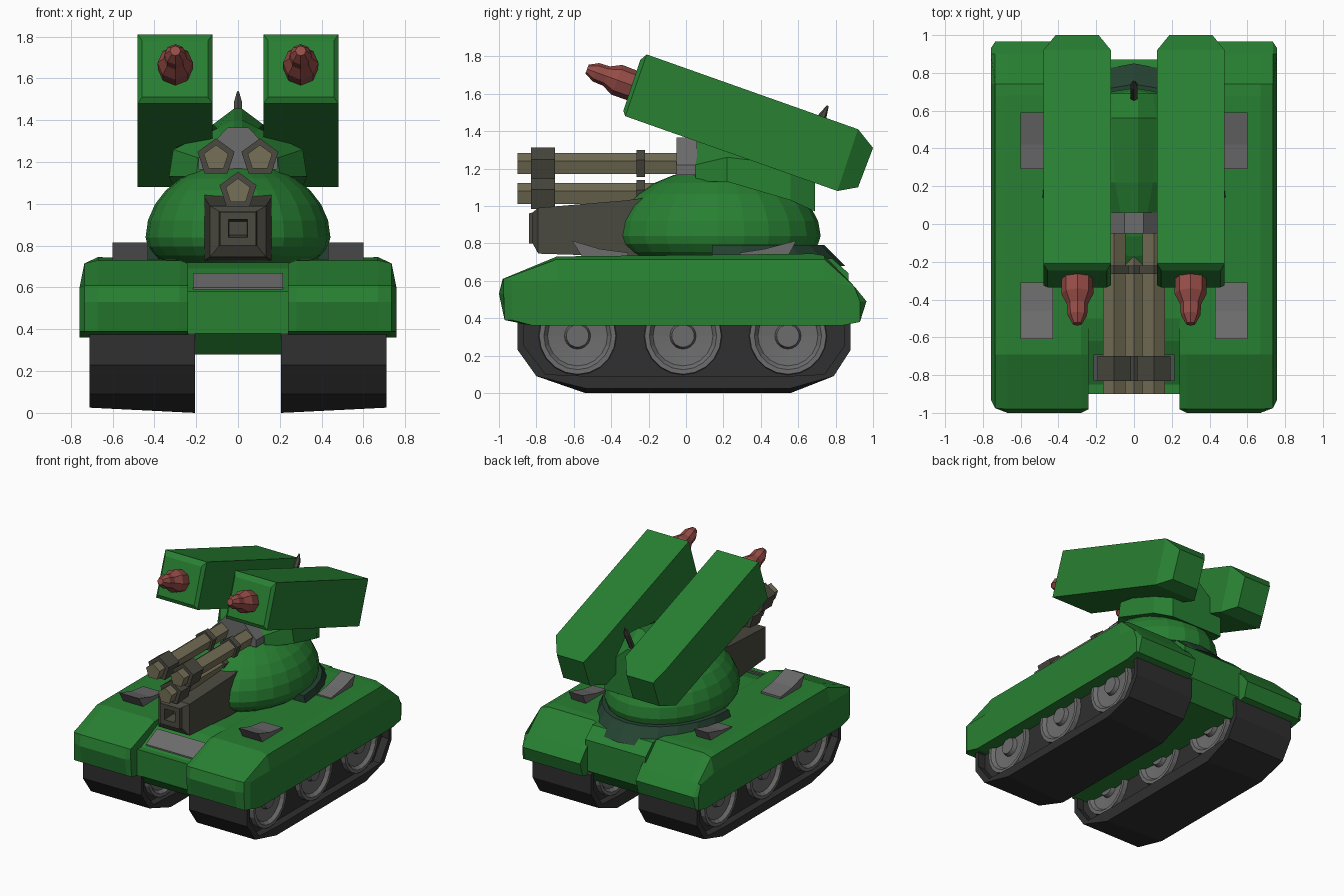
import bpy, bmesh, math
from mathutils import Vector

if "Cube" in bpy.data.objects:
    bpy.data.objects.remove(bpy.data.objects["Cube"])


def material(name, r, g, b):
    m = bpy.data.materials.new(name)
    m.diffuse_color = (r, g, b, 1)
    m.use_nodes = True
    m.node_tree.nodes["Principled BSDF"].inputs["Base Color"].default_value = m.diffuse_color
    return m


GREEN = material("green", 0.021, 0.215, 0.032)
DARK_GREEN = material("dark green", 0.018, 0.055, 0.032)
BLACK = material("track black", 0.029, 0.029, 0.029)
GREY = material("grey", 0.15, 0.15, 0.15)
TAN = material("barrel tan", 0.18, 0.16, 0.095)
BROWN = material("dark brown", 0.068, 0.066, 0.05)
RED = material("red", 0.30, 0.072, 0.062)


def finish(name, bm, mat, mirror=False):
    bmesh.ops.recalc_face_normals(bm, faces=bm.faces)
    me = bpy.data.meshes.new(name)
    bm.to_mesh(me)
    bm.free()
    me.materials.append(mat)
    ob = bpy.data.objects.new(name, me)
    bpy.context.collection.objects.link(ob)
    if mirror:
        ob.modifiers.new("mirror", 'MIRROR')
    return ob


def loft(name, sections, mat, mirror=False, closed=False):
    """Skin matching cross-sections; closed joins last to first, else cap ends."""
    bm = bmesh.new()
    rings = [[bm.verts.new(p) for p in s] for s in sections]
    n = len(rings[0])
    pairs = list(zip(rings, rings[1:]))
    if closed:
        pairs.append((rings[-1], rings[0]))
    for a, b in pairs:
        for i in range(n):
            j = (i + 1) % n
            bm.faces.new((a[i], a[j], b[j], b[i]))
    if not closed:
        bm.faces.new(rings[0])
        bm.faces.new(rings[-1])
    return finish(name, bm, mat, mirror)


def prism(name, profile, x0, x1, mat, mirror=False):
    return loft(name, [[(x, y, z) for y, z in profile] for x in (x0, x1)], mat, mirror)


def lathe(name, start, axis, profile, n, mat, mirror=False):
    """Turn (distance, radius) pairs around an axis; first vertex points up."""
    axis = Vector(axis).normalized()
    side = axis.cross(Vector((0, 0, 1))).normalized()
    up = side.cross(axis)
    start = Vector(start)
    secs = []
    for d, r in profile:
        secs.append([start + axis * d + r * (up * math.cos(a) + side * math.sin(a))
                     for a in (2 * math.pi * k / n for k in range(n))])
    return loft(name, secs, mat, mirror)


def rect(y, x0, x1, z0, z1):
    return [(x0, y, z0), (x1, y, z0), (x1, y, z1), (x0, y, z1)]


# Hull between the tracks, with a front strip
prism("hull", [(-.80, .28), (-.90, .38), (-.90, .58), (-.85, .58), (-.62, .69), (-.5, .72),
               (.78, .72), (.87, .64), (.87, .40), (.76, .28)], -.26, .26, GREEN)
prism("front_strip", [(-.83, .585), (-.83, .60), (-.69, .668), (-.69, .65)], -.215, .215, GREY)

# Fenders: profile skinned sideways with a chamfered outer edge
fender = [(-.97, .39), (-1.0, .53), (-.98, .61), (-.69, .73), (.68, .745), (.74, .735),
          (.90, .57), (.965, .49), (.93, .38), (.83, .36), (-.82, .36)]
levels = [(.24, .98, .715), (.28, 1.0, .735), (.67, 1.0, .75), (.735, .975, .715), (.758, .93, .60)]
loft("fender", [[(x, max(-c, min(c, y)), min(z, top)) for y, z in fender]
                for x, c, top in levels], GREEN, True)

# Track belts
outer = [(-.84, .42), (-.90, .38), (-.90, .23), (-.80, .09), (-.54, 0),
         (.56, 0), (.79, .09), (.88, .23), (.88, .38), (.82, .42)]
inner = [(-.82, .40), (-.865, .36), (-.865, .25), (-.75, .10), (-.52, .09),
         (.54, .09), (.74, .10), (.845, .25), (.845, .36), (.80, .40)]


def lift(x, z):
    return z + .025 if x > .7 and z < .05 else z


loft("track_belt", [[(x, y, lift(x, z)) for y, z in p] for x, p in
                    ((.205, outer), (.71, outer), (.71, inner), (.205, inner))],
     BLACK, True, True)
prism("track_core", inner, .26, .65, BLACK, True)

# Road wheels, dished on both sides
half = [(.0, .035), (0, .06), (.03, .07), (.02, .16), (-.005, .18), (-.005, .205), (.05, .21)]
wheel = half + [(.45 - d, r) for d, r in reversed(half)]
for i, y in enumerate((-.58, -.016, .545)):
    lathe("road_wheel_%d" % i, (.23, y, .305), (1, 0, 0), wheel, 20, GREY, True)

# Deck hatches
prism("front_hatch", [(-.61, .815), (-.46, .77), (-.31, .75), (-.31, .72), (-.55, .72)],
      .43, .60, GREY, True)
prism("rear_hatch", [(.59, .815), (.42, .77), (.29, .75), (.29, .72), (.54, .72)],
      .48, .60, GREY, True)

# Turret dome
bm = bmesh.new()
bmesh.ops.create_uvsphere(bm, u_segments=24, v_segments=14, radius=1)
for v in bm.verts:
    v.co = Vector((v.co.x * .442, .17 + v.co.y * .55, .84 + v.co.z * (.36 if v.co.z > 0 else .2)))
finish("turret_dome", bm, GREEN)

# Collar round the back of the dome
collar = []
for k in range(13):
    a = math.pi * (k / 12)
    collar.append([(rx * math.cos(a), .14 + ry * math.sin(a), z) for rx, ry, z in
                   ((.36, .45, .68), (.50, .71, .68), (.47, .60, .79), (.40, .50, .79))])
loft("turret_collar", collar, DARK_GREEN)

# Gun housing with a square hollow muzzle
loft("gun_housing", [rect(-.10, -.16, .16, .73, 1.06), rect(-.32, -.16, .16, .73, 1.03),
                     rect(-.79, -.135, .135, .745, .99), rect(-.82, -.09, .09, .80, .965),
                     rect(-.84, -.085, .085, .80, .96), rect(-.84, -.045, .045, .84, .925),
                     rect(-.74, -.04, .04, .85, .915)], BROWN)

# Three barrels with clamps
for name, x, z in (("upper_barrel", .105, 1.22), ("lower_barrel", 0, 1.06)):
    m = x > 0
    lathe(name, (x, 0, z), (0, -1, 0), [(-.02, .062), (.90, .062)], 5, TAN, m)
    lathe(name + "_front_clamp", (x, 0, z), (0, -1, 0), [(.70, .093), (.83, .093)], 5, BROWN, m)
    lathe(name + "_rear_clamp", (x, 0, z), (0, -1, 0), [(.22, .08), (.265, .08)], 5, BROWN, m)


def mirrored_section(y, pts):
    return [(x, y, z) for x, z in pts] + [(-x, y, z) for x, z in reversed(pts) if x > 0]


# Barrel mount and the raised structure carrying the pods
mount = [(0.05, 1.365), (.13, 1.28), (.19, 1.22), (.19, 1.165)]
loft("barrel_mount", [mirrored_section(y, mount) for y in (-.05, .06)], GREY)
loft("pod_support", [mirrored_section(y, p) for y, p in (
    (.05, [(.02, 1.35), (.07, 1.32), (.19, 1.22), (.20, 1.13)]),
    (.22, [(.02, 1.40), (.10, 1.36), (.31, 1.26), (.33, 1.13)]),
    (.56, [(.02, 1.455), (.12, 1.38), (.28, 1.22), (.29, 1.03)]),
    (.69, [(.02, 1.34), (.10, 1.27), (.22, 1.15), (.22, .97)]))], GREEN)

# Missile pods: tilted boxes with bevelled ends
pod = [(-.245, 1.78, -.335, 1.51, .022), (-.21, 1.81, -.325, 1.48, 0),
       (.92, 1.41, .81, 1.08, 0), (1.0, 1.31, .92, 1.10, .065)]
loft("missile_pod", [[(.122 + i, yt, zt), (.48 - i, yt, zt), (.48 - i, yb, zb), (.122 + i, yb, zb)]
                     for yt, zt, yb, zb, i in pod], GREEN, True)
lathe("missile", (.30, -.275, 1.64), (0, -.94, .34),
      [(-.03, .082), (.10, .085), (.16, .055), (.22, .052), (.27, .025)], 8, RED, True)

# Antenna
lathe("antenna", (0, .66, 1.34), (0, .45, .9),
      [(0, .02), (.12, .022), (.16, .022), (.22, .005)], 6, BROWN)
